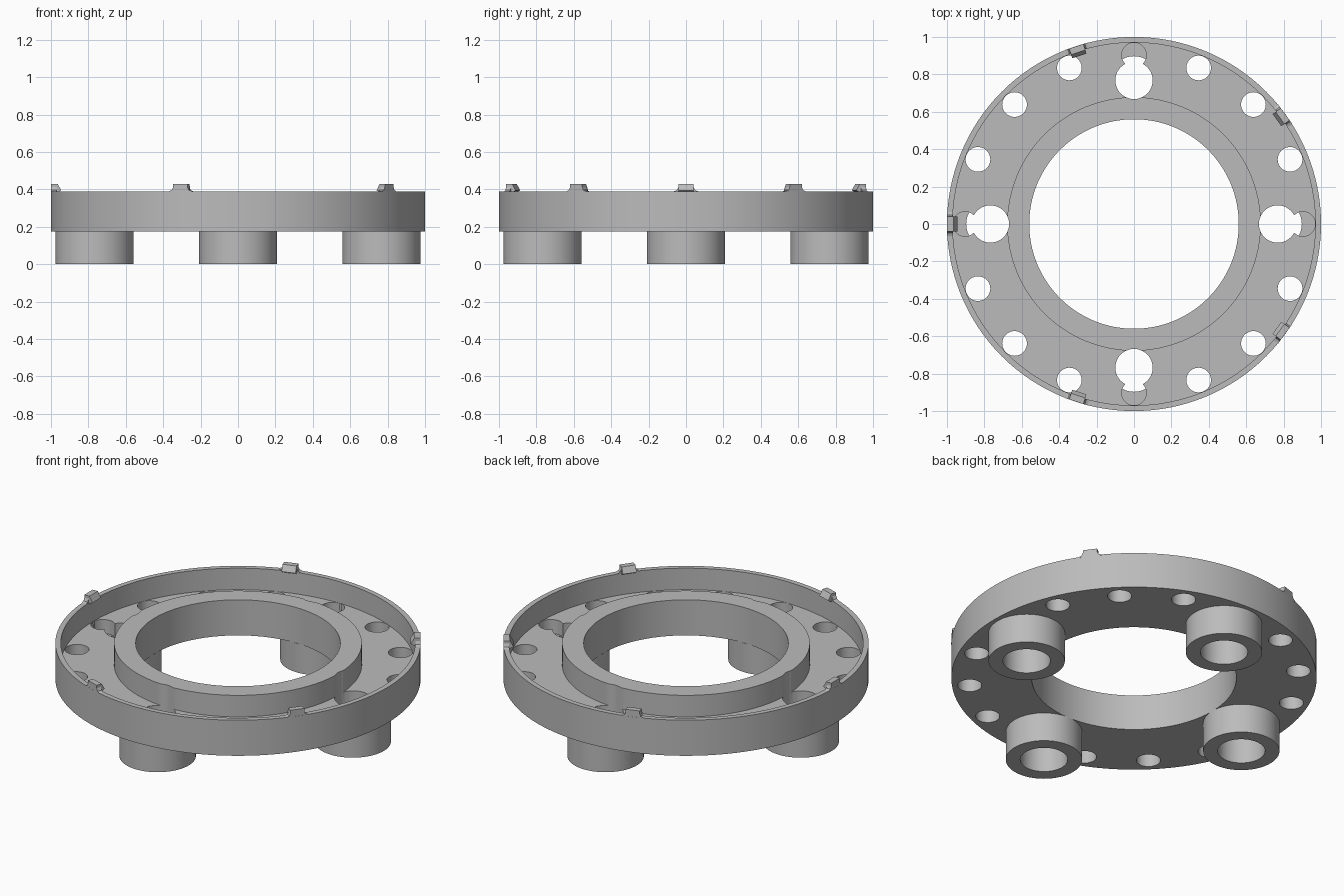
import bpy, bmesh, math
from mathutils import Matrix

if "Cube" in bpy.data.objects:
    bpy.data.objects.remove(bpy.data.objects["Cube"])

grey = bpy.data.materials.new("grey")
grey.diffuse_color = (0.5, 0.5, 0.5, 1)
grey.use_nodes = True
grey.node_tree.nodes["Principled BSDF"].inputs["Base Color"].default_value = grey.diffuse_color


def add_object(name, bm):
    bmesh.ops.recalc_face_normals(bm, faces=bm.faces)
    mesh = bpy.data.meshes.new(name)
    bm.to_mesh(mesh)
    bm.free()
    mesh.materials.append(grey)
    ob = bpy.data.objects.new(name, mesh)
    bpy.context.collection.objects.link(ob)
    return ob


def lathe(name, profile, steps, location=(0, 0, 0)):
    """Revolve a closed (radius, z) profile around the z axis."""
    bm = bmesh.new()
    rings = []
    for i in range(steps):
        a = 2 * math.pi * i / steps
        rings.append([bm.verts.new((r * math.cos(a), r * math.sin(a), z)) for r, z in profile])
    n = len(profile)
    for i in range(steps):
        p, q = rings[i], rings[(i + 1) % steps]
        for j in range(n):
            k = (j + 1) % n
            bm.faces.new((p[j], q[j], q[k], p[k]))
    ob = add_object(name, bm)
    ob.location = location
    return ob


def prism(bm, outline, matrix):
    """Extrude a 2D outline from local z = 0 to 1, then place it."""
    low = [bm.verts.new(matrix @ Matrix.Translation((x, y, 0)).translation) for x, y in outline]
    high = [bm.verts.new(matrix @ Matrix.Translation((x, y, 1)).translation) for x, y in outline]
    bm.faces.new(low)
    bm.faces.new(high)
    for i in range(len(low)):
        j = (i + 1) % len(low)
        bm.faces.new((low[i], low[j], high[j], high[i]))


def cut_holes(target, radius, distance, count, z0, z1):
    """Cut a circle of round holes into the target."""
    bm = bmesh.new()
    for i in range(count):
        a = 2 * math.pi * i / count
        place = Matrix.Translation((distance * math.cos(a), distance * math.sin(a), (z0 + z1) / 2))
        bmesh.ops.create_cone(bm, cap_ends=True, segments=40, radius1=radius, radius2=radius,
                              depth=z1 - z0, matrix=place)
    cutter = add_object("hole_cutter", bm)
    cutter.hide_render = True
    mod = target.modifiers.new("holes", 'BOOLEAN')
    mod.operation = 'DIFFERENCE'
    mod.solver = 'EXACT'
    mod.object = cutter
    bpy.context.view_layer.objects.active = target
    bpy.ops.object.modifier_apply(modifier=mod.name)
    bpy.data.objects.remove(cutter)


# Ring tray: floor, thin outer wall, thick inner collar
BASE, FLOOR, RIM = 0.175, 0.26, 0.39
tray = lathe("ring_tray", [(0.56, BASE), (1.0, BASE), (1.0, RIM), (0.97, RIM),
                           (0.97, FLOOR), (0.678, FLOOR), (0.678, RIM), (0.56, RIM)], 128)
cut_holes(tray, 0.066, 0.903, 16, 0.1, 0.32)
cut_holes(tray, 0.1, 0.768, 4, 0.1, 0.5)
parts = [tray]

# Four hollow feet
for i in range(4):
    a = i * math.pi / 2
    parts.append(lathe("foot", [(0.13, 0), (0.209, 0), (0.209, BASE), (0.13, BASE)], 64,
                       (0.767 * math.cos(a), 0.767 * math.sin(a), 0)))

# Five snap clips on the rim
for i in range(5):
    turn = Matrix.Rotation(math.radians(36 + 72 * i), 4, 'Z')
    bm = bmesh.new()
    # hook: profile in radius and height, extruded along the tangent
    hook = Matrix(((1, 0, 0, 0), (0, 0, 0.08, -0.04), (0, 1, 0, 0), (0, 0, 0, 1)))
    prism(bm, [(0.999, 0.38), (0.999, 0.43), (0.965, 0.43), (0.945, 0.395), (0.971, 0.38)], turn @ hook)
    # flared root: outline in tangent and height, extruded along the radius
    root = Matrix(((0, 0, 0.028, 0.971), (1, 0, 0, 0), (0, 1, 0, 0), (0, 0, 0, 1)))
    prism(bm, [(-0.064, 0.385), (0.064, 0.385), (0.064, 0.39), (0.048, 0.396), (0.039, 0.415),
               (-0.039, 0.415), (-0.048, 0.396), (-0.064, 0.39)], turn @ root)
    parts.append(add_object("rim_clip", bm))

# Smooth round walls, sharp edges kept
bpy.ops.object.select_all(action='DESELECT')
for ob in parts:
    ob.select_set(True)
bpy.context.view_layer.objects.active = tray
bpy.ops.object.shade_smooth_by_angle(angle=math.radians(30))
